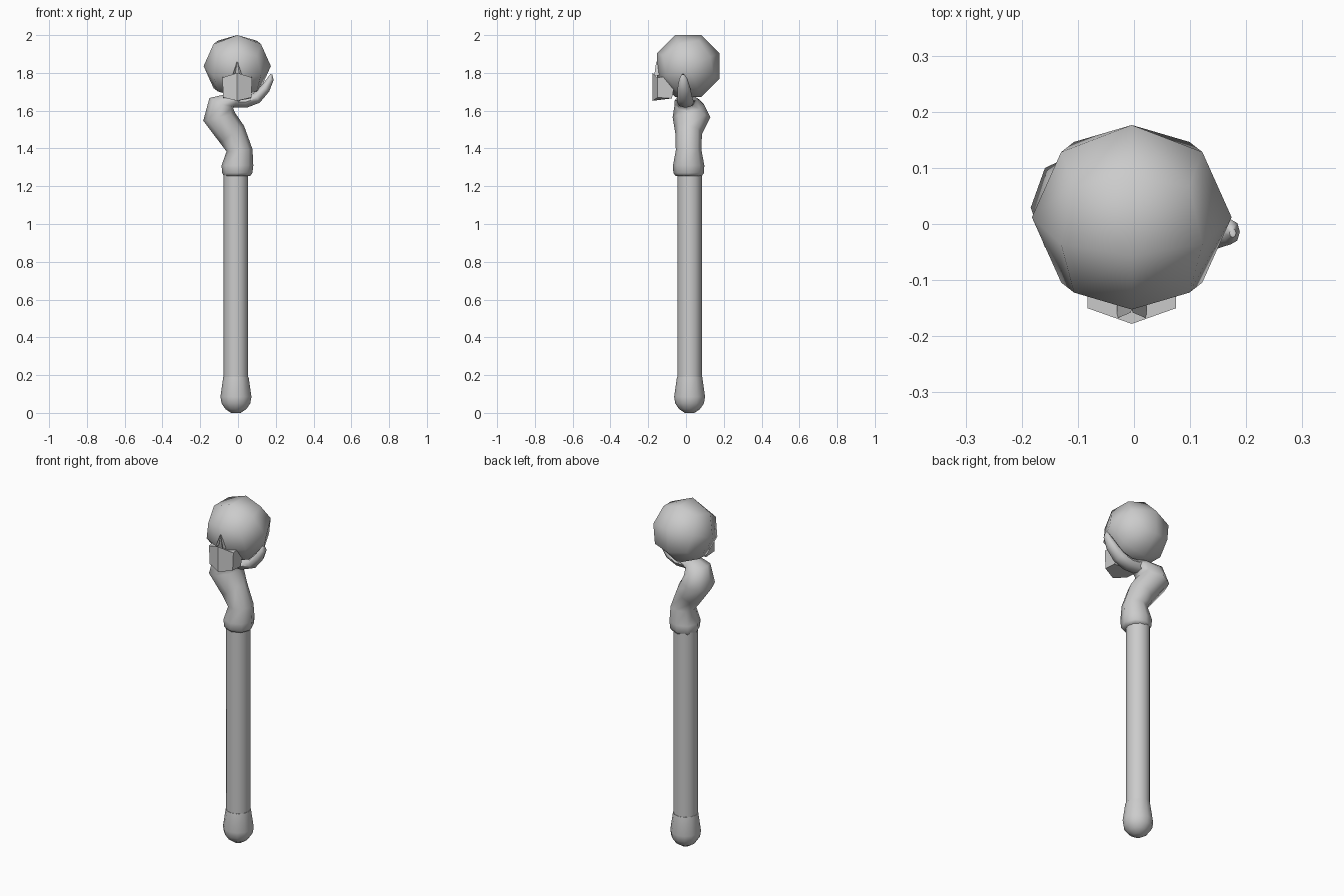
import bpy, bmesh, math
from mathutils import Vector, Matrix

if "Cube" in bpy.data.objects:
    bpy.data.objects.remove(bpy.data.objects["Cube"])


def finish(name, bm, angle=60):
    bmesh.ops.recalc_face_normals(bm, faces=bm.faces)
    me = bpy.data.meshes.new(name)
    bm.to_mesh(me)
    bm.free()
    ob = bpy.data.objects.new(name, me)
    bpy.context.collection.objects.link(ob)
    bpy.context.view_layer.objects.active = ob
    ob.select_set(True)
    bpy.ops.object.shade_smooth_by_angle(angle=math.radians(angle))
    ob.select_set(False)
    return ob


def loft(name, sections, sides, angle=60):
    """Sections: (x, y, z, in-plane radius, y radius, tilt of the ring about y in degrees)."""
    bm = bmesh.new()
    rings = []
    for x, y, z, rx, ry, tilt in sections:
        t = math.radians(tilt)
        u = Vector((math.cos(t), 0, -math.sin(t)))
        ring = []
        for i in range(sides):
            a = 2 * math.pi * i / sides
            p = Vector((x, y, z)) + u * rx * math.cos(a) + Vector((0, ry * math.sin(a), 0))
            ring.append(bm.verts.new(p))
        rings.append(ring)
    for a, b in zip(rings, rings[1:]):
        for i in range(sides):
            j = (i + 1) % sides
            bm.faces.new((a[i], a[j], b[j], b[i]))
    bm.faces.new(rings[0])
    bm.faces.new(rings[-1])
    return finish(name, bm, angle)


# straight handle with rounded pommel
cx, cy = -0.011, 0.019
pommel = [(0.0, 0.025), (0.02, 0.055), (0.05, 0.076), (0.085, 0.082), (0.19, 0.067)]
loft("pommel", [(cx, cy, z, r, r, 0) for z, r in pommel], 12)
loft("shaft", [(cx, cy, z, 0.065, 0.065, 0) for z in (0.18, 1.28)], 12)

# bent wrist and neck above the collar
loft("neck", [
    (-0.005, 0.014, 1.255, 0.070, 0.070, 0),
    (-0.004, 0.014, 1.270, 0.080, 0.081, 0),
    (-0.003, 0.014, 1.310, 0.084, 0.083, 0),
    (0.008, 0.014, 1.390, 0.069, 0.068, -5),
    (-0.032, 0.014, 1.475, 0.078, 0.070, -35),
    (-0.098, 0.029, 1.565, 0.088, 0.100, -12),
    (-0.085, 0.018, 1.632, 0.075, 0.078, 28),
    (-0.040, 0.000, 1.652, 0.040, 0.060, 70),
    (0.010, -0.005, 1.655, 0.022, 0.045, 85),
], 8)

# tapering finger that cradles the skull
loft("finger", [
    (-0.050, 0.000, 1.650, 0.035, 0.050, 80),
    (0.040, -0.003, 1.645, 0.030, 0.045, 80),
    (0.100, -0.006, 1.668, 0.030, 0.040, 60),
    (0.145, -0.011, 1.718, 0.026, 0.034, 40),
    (0.173, -0.014, 1.768, 0.017, 0.022, 22),
    (0.176, -0.016, 1.792, 0.006, 0.008, 10),
], 8)

# cranium: once-divided cube pushed out to a sphere, tipped back
bm = bmesh.new()
bmesh.ops.create_cube(bm, size=2)
bmesh.ops.subdivide_edges(bm, edges=bm.edges[:], cuts=1, use_grid_fill=True)
for v in bm.verts:
    v.co = v.co.normalized() * 0.178
bm.transform(Matrix.Translation((-0.004, 0.012, 1.836)) @ Matrix.Rotation(math.radians(22.5), 4, 'X'))
finish("cranium", bm)


def wedge(name, top, bottom):
    """Prism between two matching loops of points."""
    bm = bmesh.new()
    a = [bm.verts.new(p) for p in top]
    b = [bm.verts.new(p) for p in bottom]
    for i in range(len(a)):
        j = (i + 1) % len(a)
        bm.faces.new((a[i], a[j], b[j], b[i]))
    bm.faces.new(a)
    bm.faces.new(b)
    return finish(name, bm, 25)


# upper jaw with a ridge down the middle
c = -0.004
wedge("jaw",
      [(c - 0.079, -0.05, 1.79), (c - 0.079, -0.150, 1.775), (c, -0.178, 1.80),
       (c + 0.079, -0.150, 1.775), (c + 0.079, -0.05, 1.79)],
      [(c - 0.074, -0.075, 1.665), (c - 0.074, -0.150, 1.67), (c, -0.178, 1.652),
       (c + 0.074, -0.150, 1.67), (c + 0.074, -0.075, 1.665)])

# nose: two slim slivers meeting at the top
for side, s in (("left", -1), ("right", 1)):
    wedge("nose_" + side,
          [(c, -0.152, 1.862), (c + s * 0.002, -0.158, 1.858), (c + s * 0.004, -0.13, 1.858)],
          [(c + s * 0.010, -0.158, 1.80), (c + s * 0.026, -0.168, 1.785), (c + s * 0.026, -0.13, 1.785)])
